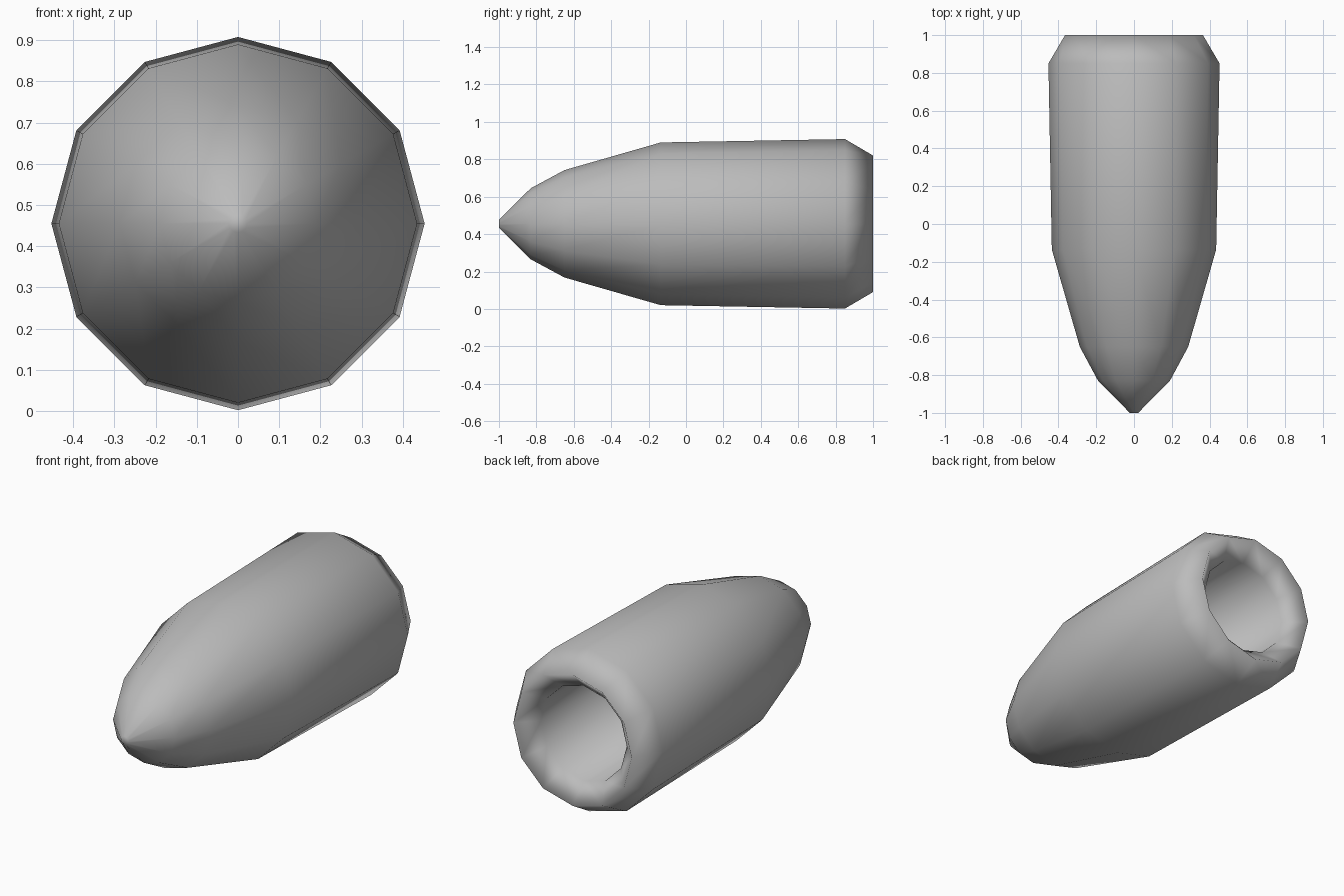
import bpy, bmesh, math

cube = bpy.data.objects.get("Cube")
if cube:
    bpy.data.objects.remove(cube, do_unlink=True)

SIDES = 12
CENTRE_Z = 0.455

# Single plain grey finish
grey = bpy.data.materials.new("plain_grey")
grey.use_nodes = True
colour = (0.5, 0.5, 0.5, 1)
grey.diffuse_color = colour
grey.node_tree.nodes["Principled BSDF"].inputs["Base Color"].default_value = colour


def lathe(name, profile):
    """Revolve (y, radius) points about the long axis and close both ends."""
    bm = bmesh.new()
    rings = []
    for y, radius in profile:
        ring = []
        for i in range(SIDES):
            a = math.tau * i / SIDES
            ring.append(bm.verts.new((radius * math.cos(a), y, CENTRE_Z + radius * math.sin(a))))
        rings.append(ring)
    for r0, r1 in zip(rings, rings[1:]):
        for i in range(SIDES):
            j = (i + 1) % SIDES
            bm.faces.new((r0[i], r0[j], r1[j], r1[i]))
    bm.faces.new(rings[0])
    bm.faces.new(rings[-1])
    bmesh.ops.recalc_face_normals(bm, faces=bm.faces)
    for face in bm.faces:
        face.smooth = True
    mesh = bpy.data.meshes.new(name)
    bm.to_mesh(mesh)
    bm.free()
    mesh.materials.append(grey)
    obj = bpy.data.objects.new(name, mesh)
    bpy.context.collection.objects.link(obj)
    return obj


# Pointed nose, long barrel, chamfered tail
outside = [(-1, 0.022), (-0.83, 0.19), (-0.65, 0.287), (-0.135, 0.435),
           (0.85, 0.453), (1, 0.365)]
# Funnel lip and hollow bore in the tail
bore = [(0.9, 0.265), (0.4, 0.25)]
lathe("hollow_shell", outside + bore)
